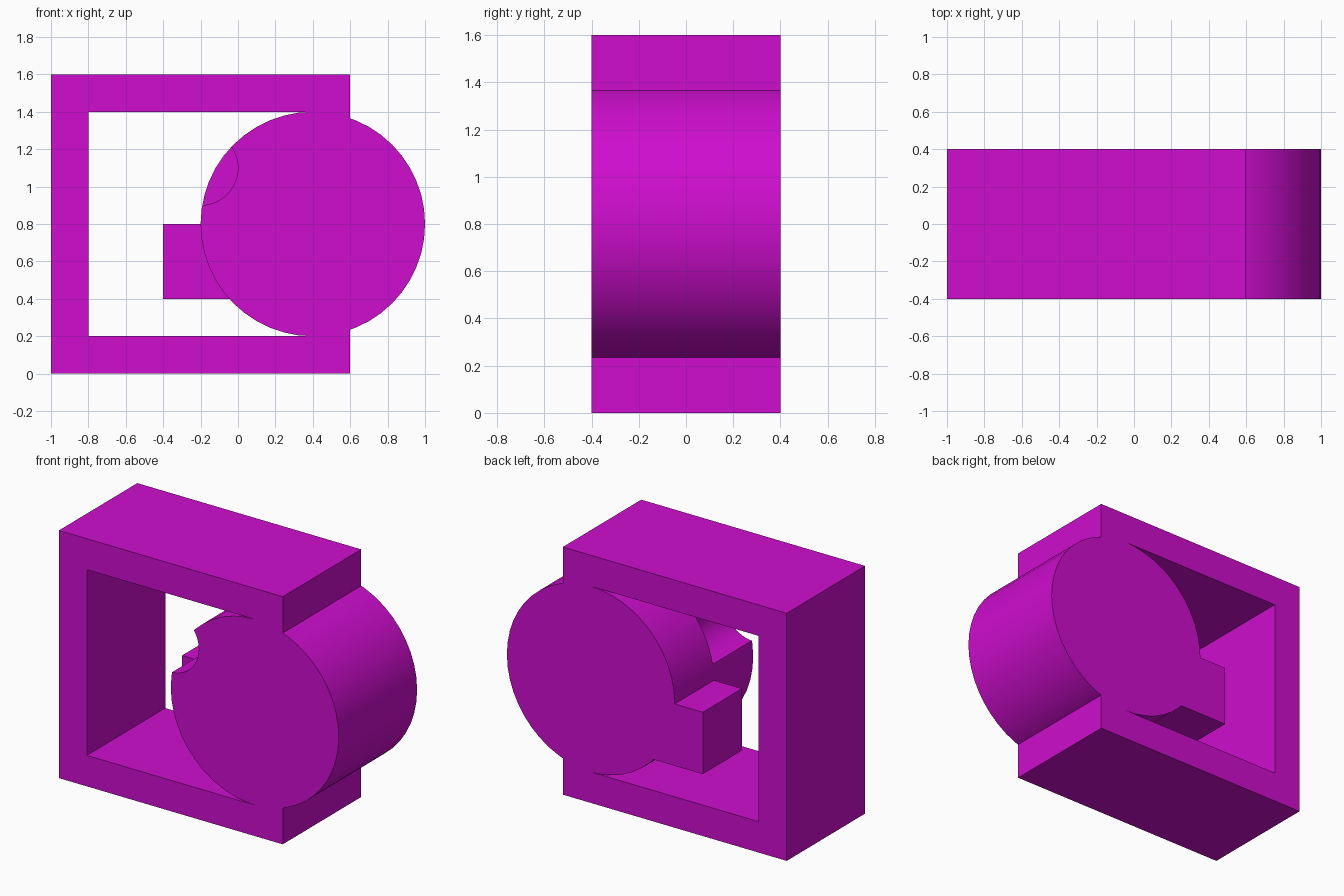
import bpy
import bmesh
from math import radians
from mathutils import Matrix, Vector

cube = bpy.data.objects.get("Cube")
if cube:
    bpy.data.objects.remove(cube, do_unlink=True)

magenta = bpy.data.materials.new("magenta")
magenta.use_nodes = True
color = (0.62, 0.004, 0.62, 1)
magenta.diffuse_color = color
magenta.node_tree.nodes["Principled BSDF"].inputs["Base Color"].default_value = color


def finish(name, bm):
    mesh = bpy.data.meshes.new(name)
    bm.to_mesh(mesh)
    bm.free()
    mesh.materials.append(magenta)
    obj = bpy.data.objects.new(name, mesh)
    bpy.context.collection.objects.link(obj)
    return obj


def box(name, low, high):
    low, high = Vector(low), Vector(high)
    bm = bmesh.new()
    matrix = Matrix.Translation((low + high) / 2) @ Matrix.Diagonal((*(high - low), 1))
    bmesh.ops.create_cube(bm, size=1, matrix=matrix)
    return finish(name, bm)


def drum(name, x, z, radius, front, back):
    bm = bmesh.new()
    matrix = Matrix.Translation((x, (front + back) / 2, z)) @ Matrix.Rotation(radians(90), 4, "X")
    bmesh.ops.create_cone(bm, cap_ends=True, segments=48, radius1=radius,
                          radius2=radius, depth=back - front, matrix=matrix)
    return finish(name, bm)


def combine(target, tool, operation):
    mod = target.modifiers.new("join", "BOOLEAN")
    mod.operation, mod.solver, mod.object = operation, "EXACT", tool
    bpy.context.view_layer.objects.active = target
    bpy.ops.object.modifier_apply(modifier=mod.name)
    bpy.data.objects.remove(tool, do_unlink=True)


# Square frame with an open window
body = box("frame_with_drum", (-1, -0.4, 0), (0.6, 0.4, 1.6))
combine(body, box("window_cutter", (-0.8, -0.5, 0.2), (0.4, 0.5, 1.4)), "DIFFERENCE")

# Large drum set into the right wall, with a round notch in its front half
wheel = drum("drum", 0.4, 0.8, 0.6, -0.4, 0.4)
combine(wheel, drum("notch_cutter", -0.2, 1.1, 0.2, -0.5, 0), "DIFFERENCE")

# Square lug on the back half of the drum
combine(wheel, box("lug", (-0.4, 0, 0.4), (0.2, 0.4, 0.8)), "UNION")
combine(body, wheel, "UNION")

# Smooth curved walls, sharp edges elsewhere
bpy.ops.object.select_all(action="DESELECT")
body.select_set(True)
bpy.context.view_layer.objects.active = body
bpy.ops.object.shade_smooth_by_angle(angle=radians(20))
